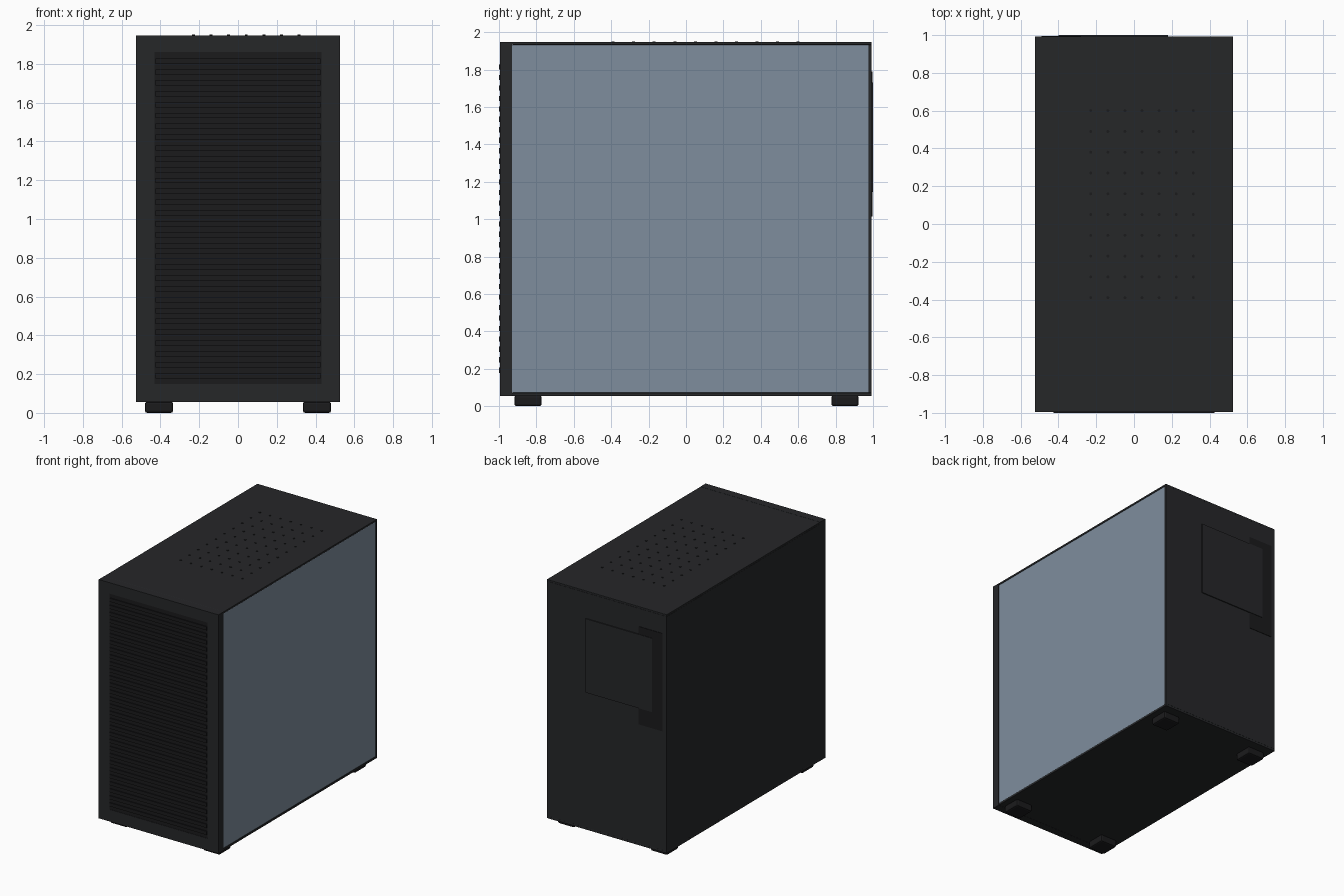
import bpy, bmesh
from mathutils import Matrix, Vector

if "Cube" in bpy.data.objects:
    bpy.data.objects.remove(bpy.data.objects["Cube"])


def material(name, rgb):
    m = bpy.data.materials.new(name)
    m.diffuse_color = (*rgb, 1)
    m.use_nodes = True
    m.node_tree.nodes["Principled BSDF"].inputs["Base Color"].default_value = m.diffuse_color
    return m


SHELL = material("shell_charcoal", (0.019, 0.020, 0.022))
DARK = material("trim_black", (0.011, 0.011, 0.012))
GLASS = material("tinted_glass", (0.21, 0.27, 0.34))


def finish(name, bm, mat, bevel=0.0):
    me = bpy.data.meshes.new(name)
    bm.to_mesh(me)
    bm.free()
    me.materials.append(mat)
    ob = bpy.data.objects.new(name, me)
    bpy.context.collection.objects.link(ob)
    if bevel:
        b = ob.modifiers.new("bevel", 'BEVEL')
        b.width, b.segments = bevel, 2
    return ob


def add_box(bm, x, y, z):
    lo, hi = Vector((x[0], y[0], z[0])), Vector((x[1], y[1], z[1]))
    bmesh.ops.create_cube(bm, size=1, matrix=Matrix.Translation((lo + hi) / 2)
                          @ Matrix.Diagonal((*(hi - lo), 1)))


def box(name, x, y, z, mat, bevel=0.0):
    bm = bmesh.new()
    add_box(bm, x, y, z)
    return finish(name, bm, mat, bevel)


W, Z0, Z1 = 0.525, 0.055, 1.947

# Case shell panels
box("top_panel", (-W, W), (-0.93, 0.992), (1.932, Z1), SHELL, 0.002)
box("bottom_panel", (-W, W), (-0.93, 0.992), (Z0, 0.072), SHELL, 0.002)
box("left_side_panel", (-W, -W + 0.02), (-0.93, 0.992), (0.072, 1.932), SHELL)
box("back_panel", (-W + 0.02, W), (0.977, 0.992), (0.072, 1.932), SHELL)

# Glass side
box("glass_side_panel", (0.503, 0.523), (-0.93, 0.977), (0.072, 1.932), GLASS, 0.003)

# Front frame: four bars around the vent opening, built as one ring
bm = bmesh.new()
F = (-0.995, -0.93)
add_box(bm, (-W, -0.43), F, (Z0, Z1))
add_box(bm, (0.43, W), F, (Z0, Z1))
add_box(bm, (-0.43, 0.43), F, (Z0, 0.15))
add_box(bm, (-0.43, 0.43), F, (1.86, Z1))
finish("front_frame", bm, SHELL)
box("front_vent_backing", (-0.43, 0.43), (-0.992, -0.93), (0.15, 1.86), DARK)

# Front vent slats
bm = bmesh.new()
for i in range(30):
    z = 0.192 + i * 0.0559
    add_box(bm, (-0.425, 0.425), (-1.0, -0.985), (z - 0.014, z + 0.014))
finish("front_vent_slats", bm, DARK)

# Top vent studs
bm = bmesh.new()
for i in range(7):
    for j in range(10):
        bmesh.ops.create_cone(
            bm, cap_ends=True, segments=10, radius1=0.008, radius2=0.008, depth=0.01,
            matrix=Matrix.Translation((-0.229 + i * 0.0905, -0.39 + j * 0.11, 1.946)))
finish("top_vent_holes", bm, DARK)

# Back port strip and exhaust plate
box("rear_port_strip", (-0.49, -0.28), (0.985, 0.996), (1.015, 1.79), DARK)
box("rear_exhaust_plate", (-0.40, 0.18), (0.985, 1.0), (1.145, 1.73), SHELL)

# Feet
for xs, side in ((-1, "left"), (1, "right")):
    for y, end in ((-0.845, "front"), (0.85, "back")):
        x = xs * 0.407
        box(f"{end}_{side}_foot", (x - 0.073, x + 0.073), (y - 0.073, y + 0.073),
            (0, 0.058), DARK, 0.012)
